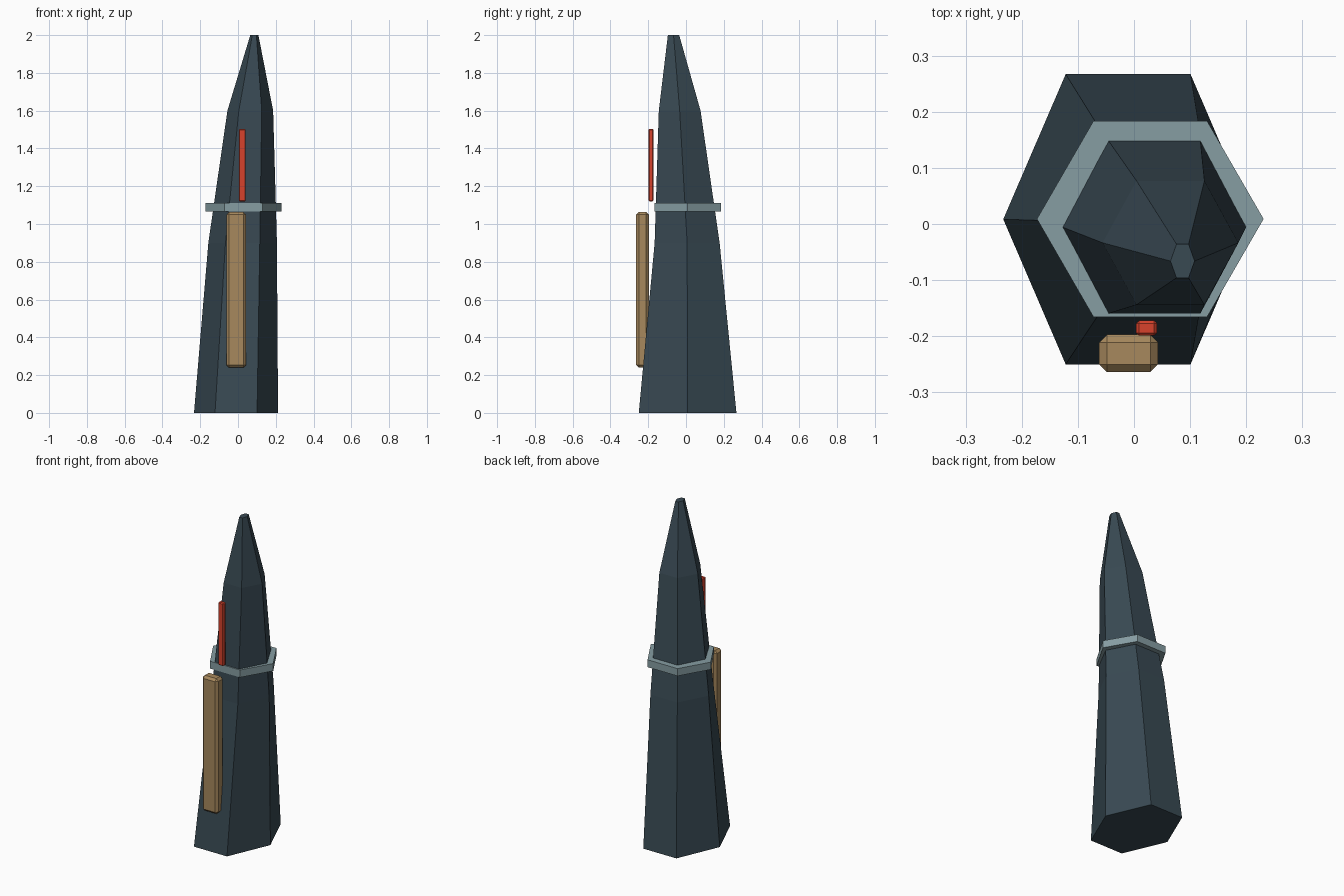
import bpy, bmesh, math
from mathutils import Vector

if "Cube" in bpy.data.objects:
    bpy.data.objects.remove(bpy.data.objects["Cube"])


def material(name, rgb):
    m = bpy.data.materials.new(name)
    m.use_nodes = True
    m.diffuse_color = (*rgb, 1)
    m.node_tree.nodes["Principled BSDF"].inputs["Base Color"].default_value = (*rgb, 1)
    return m


slate = material("dark slate", (0.040, 0.067, 0.086))
pale = material("pale blue grey", (0.24, 0.34, 0.365))
tan = material("tan", (0.39, 0.25, 0.11))
red = material("signal red", (0.68, 0.055, 0.025))


def finish(name, bm, mat):
    bmesh.ops.recalc_face_normals(bm, faces=bm.faces)
    mesh = bpy.data.meshes.new(name)
    bm.to_mesh(mesh)
    bm.free()
    mesh.materials.append(mat)
    ob = bpy.data.objects.new(name, mesh)
    bpy.context.collection.objects.link(ob)
    return ob


def hex_loft(name, sections, mat):
    """Loft hexagons given as (z, min x, max x, min y, max y)."""
    bm = bmesh.new()
    rings = []
    for z, x0, x1, y0, y1 in sections:
        ring = []
        for i in range(6):
            a = i * math.pi / 3
            x = (x0 + x1) / 2 + (x1 - x0) / 2 * math.cos(a)
            y = (y0 + y1) / 2 + (y1 - y0) / 2 * math.sin(a) / math.sin(math.pi / 3)
            ring.append(bm.verts.new((x, y, z)))
        rings.append(ring)
    for low, high in zip(rings, rings[1:]):
        for i in range(6):
            j = (i + 1) % 6
            bm.faces.new((low[i], low[j], high[j], high[i]))
    bm.faces.new(rings[0][::-1])
    bm.faces.new(rings[-1])
    return finish(name, bm, mat)


def bevelled_box(name, low, high, bevel, mat):
    low, high = Vector(low), Vector(high)
    bm = bmesh.new()
    bmesh.ops.create_cube(bm, size=1)
    bmesh.ops.scale(bm, vec=high - low, verts=bm.verts)
    bmesh.ops.translate(bm, vec=(low + high) / 2, verts=bm.verts)
    ob = finish(name, bm, mat)
    mod = ob.modifiers.new("Chamfer", "BEVEL")
    mod.width = bevel
    mod.segments = 1
    return ob


# Leaning, tapering six-sided spire
hex_loft("spire", [
    (0.0, -0.233, 0.212, -0.25, 0.267),
    (0.9, -0.157, 0.206, -0.166, 0.178),
    (1.6, -0.056, 0.186, -0.144, 0.077),
    (2.0, 0.065, 0.108, -0.096, -0.036),
], slate)

# Collar round the middle
hex_loft("collar", [
    (1.065, -0.173, 0.231, -0.166, 0.184),
    (1.11, -0.173, 0.231, -0.166, 0.184),
], pale)

# Panel and marker on the front
bevelled_box("front_panel", (-0.062, -0.264, 0.24), (0.043, -0.197, 1.063), 0.014, tan)
bevelled_box("marker_strip", (0.004, -0.199, 1.12), (0.041, -0.172, 1.503), 0.005, red)
